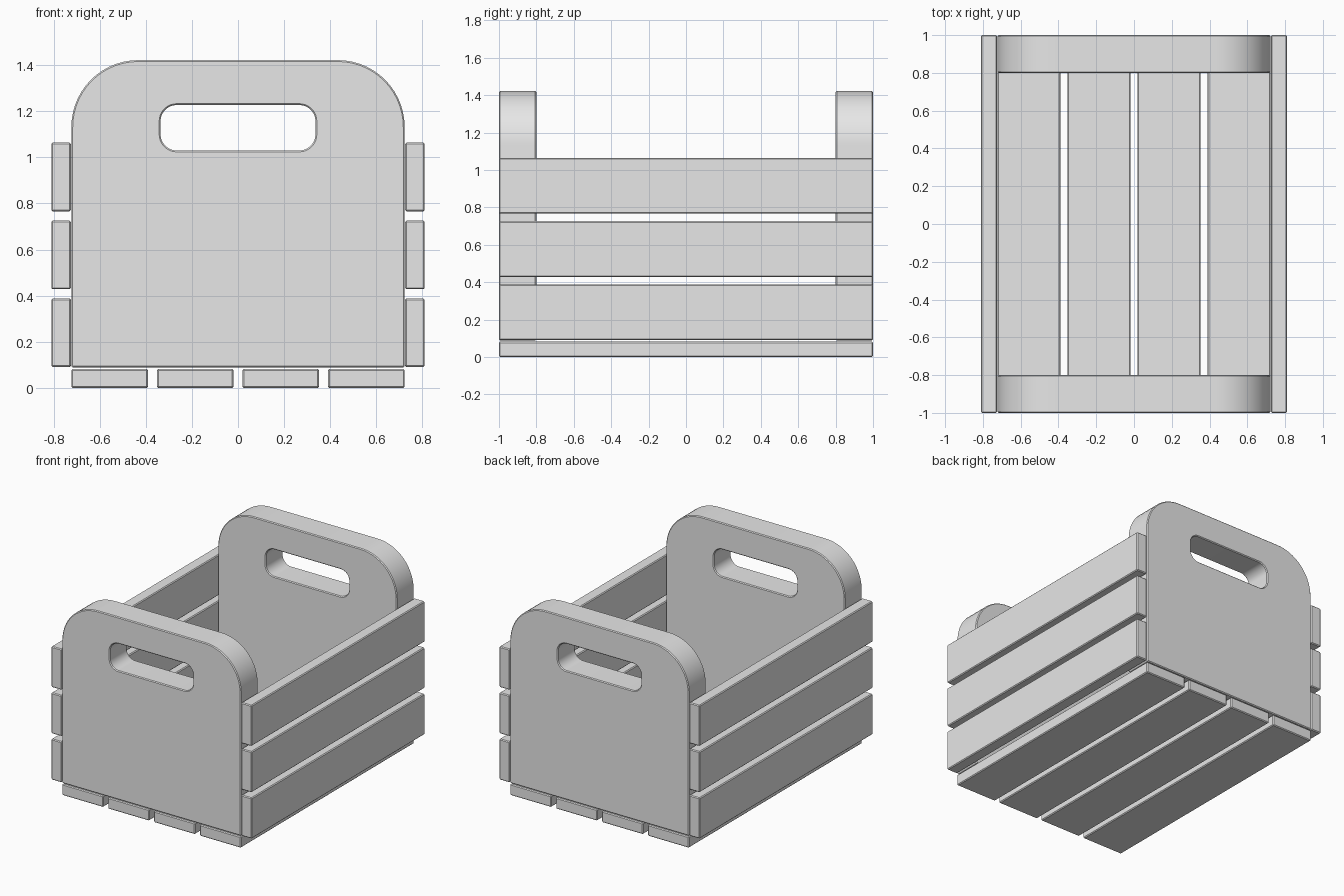
import bpy
import bmesh
from math import cos, sin, pi, radians

default_cube = bpy.data.objects.get("Cube")
if default_cube:
    bpy.data.objects.remove(default_cube, do_unlink=True)

BEVEL = 0.006
HALF_LENGTH = 1.0

# Single plain material
grey = bpy.data.materials.new("light grey")
grey.use_nodes = True
colour = (0.8, 0.8, 0.8, 1)
grey.diffuse_color = colour
grey.node_tree.nodes["Principled BSDF"].inputs["Base Color"].default_value = colour


def finish(name, bm):
    bmesh.ops.recalc_face_normals(bm, faces=bm.faces[:])
    mesh = bpy.data.meshes.new(name)
    bm.to_mesh(mesh)
    bm.free()
    mesh.materials.append(grey)
    obj = bpy.data.objects.new(name, mesh)
    bpy.context.collection.objects.link(obj)
    bpy.ops.object.select_all(action='DESELECT')
    obj.select_set(True)
    bpy.context.view_layer.objects.active = obj
    bpy.ops.object.shade_smooth_by_angle(angle=radians(30))
    return obj


def slat(name, x0, x1, z0, z1):
    """Board running the full length of the crate, with eased edges."""
    bm = bmesh.new()
    bmesh.ops.create_cube(bm, size=1)
    for v in bm.verts:
        v.co.x = x1 if v.co.x > 0 else x0
        v.co.y = HALF_LENGTH if v.co.y > 0 else -HALF_LENGTH
        v.co.z = z1 if v.co.z > 0 else z0
    bmesh.ops.bevel(bm, geom=bm.edges[:], offset=BEVEL, segments=1, affect='EDGES')
    return finish(name, bm)


def rounded_outline(half, z0, z1, r_low, r_top, inset=0.0, steps=14):
    """Rounded rectangle in x and z, counter-clockwise from lower right."""
    corners = [(1, z0, r_low, -1), (1, z1, r_top, 0),
               (-1, z1, r_top, 1), (-1, z0, r_low, 2)]
    points = []
    for side, z, r, quarter in corners:
        cx = side * (half - r)
        cz = z + r if z == z0 else z - r
        for i in range(steps + 1):
            a = (quarter + i / steps) * pi / 2
            points.append((cx + (r - inset) * cos(a), cz + (r - inset) * sin(a)))
    return points


def end_panel(name, y0, y1):
    """Round-shouldered board with a hand hole, lofted as a closed ring."""
    def outer(inset):
        return rounded_outline(0.723, 0.088, 1.422, 0.01, 0.29, inset)

    def hole(inset):
        return rounded_outline(0.336, 1.03, 1.227, 0.07, 0.07, inset)

    b = BEVEL
    rings = [(outer(b), y0), (outer(0), y0 + b), (outer(0), y1 - b), (outer(b), y1),
             (hole(-b), y1), (hole(0), y1 - b), (hole(0), y0 + b), (hole(-b), y0)]
    bm = bmesh.new()
    loops = [[bm.verts.new((x, y, z)) for x, z in ring] for ring, y in rings]
    for k, loop in enumerate(loops):
        following = loops[(k + 1) % len(loops)]
        for i in range(len(loop)):
            j = (i + 1) % len(loop)
            bm.faces.new((loop[i], loop[j], following[j], following[i]))
    return finish(name, bm)


# End panels with hand holes
end_panel("front_panel", -HALF_LENGTH, -0.8)
end_panel("back_panel", 0.8, HALF_LENGTH)

# Three slats on each side
for row, z in enumerate((0.09, 0.428, 0.766), start=1):
    slat(f"left_slat_{row}", 0.725, 0.81, z, z + 0.298)
    slat(f"right_slat_{row}", -0.81, -0.725, z, z + 0.298)

# Four floor boards
for i in range(4):
    x = -0.723 + i * 0.371
    slat(f"floor_board_{i + 1}", x, x + 0.333, 0.0, 0.082)
